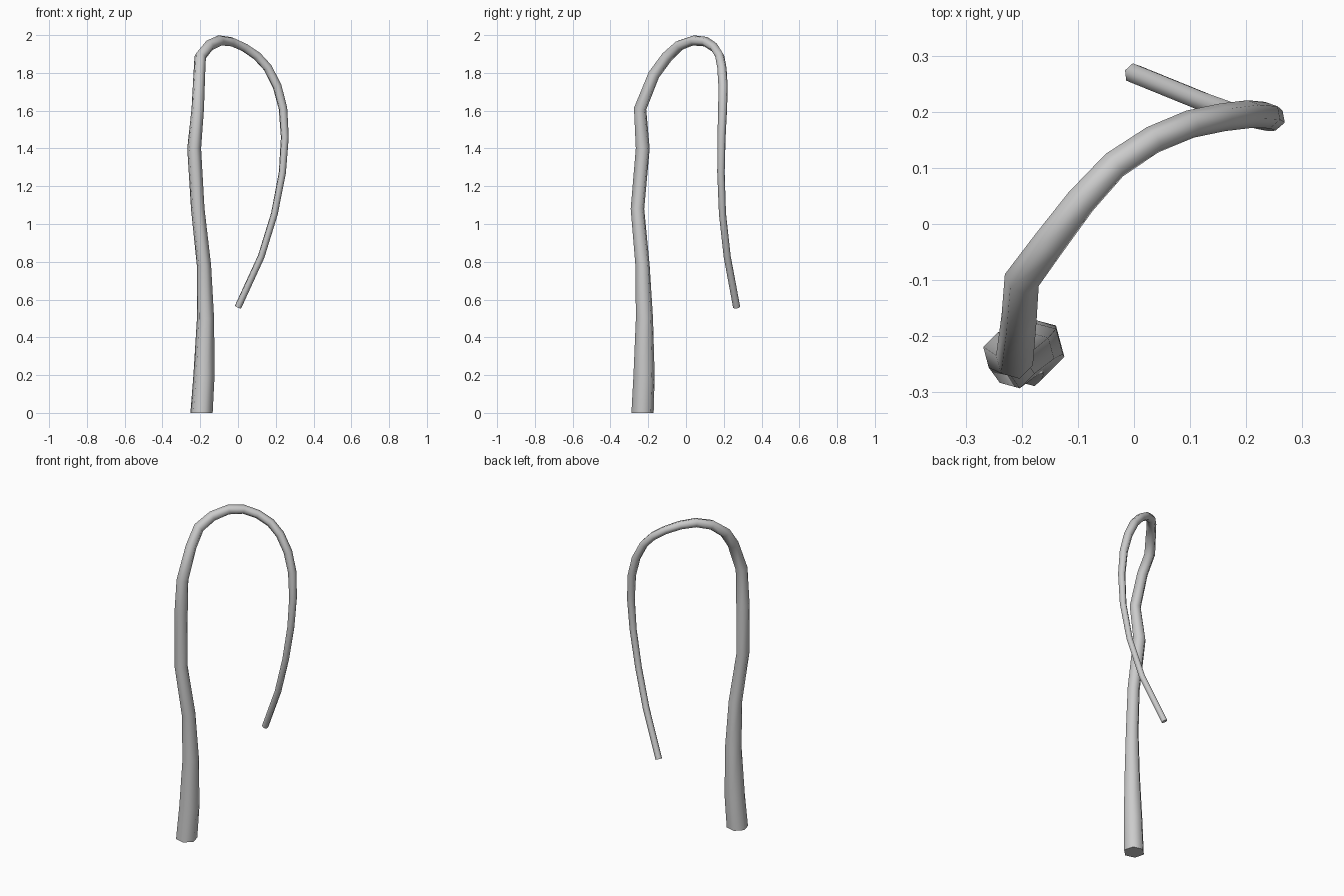
import bpy, bmesh, math
from mathutils import Vector

if "Cube" in bpy.data.objects:
    bpy.data.objects.remove(bpy.data.objects["Cube"])

# Hooked stalk: path points with radius (x, y, z, r)
PATH = [
    (-.193, -.23, 0, .061), (-.18, -.222, .2, .058), (-.172, -.22, .5, .047),
    (-.18, -.23, .78, .039), (-.213, -.257, 1.08, .037), (-.232, -.229, 1.4, .038),
    (-.213, -.243, 1.61, .034), (-.205, -.17, 1.79, .032), (-.2, -.10, 1.885, .032),
    (-.152, -.035, 1.945, .03), (-.095, .04, 1.972, .028), (-.035, .105, 1.965, .026),
    (.033, .15, 1.935, .025), (.1, .178, 1.89, .025), (.157, .19, 1.828, .025),
    (.207, .196, 1.73, .025), (.238, .194, 1.613, .024), (.248, .188, 1.46, .022),
    (.235, .185, 1.273, .02), (.193, .193, 1.055, .019), (.123, .218, .828, .019),
    (0, .268, .56, .019),
]
SIDES = 6

pts = [Vector(p[:3]) for p in PATH]
bm = bmesh.new()
rings = []
tangent = Vector((0, 0, 1))
side = Vector((1, 1, 0)).normalized()

# Sweep a hexagon along the path without twisting
for i, p in enumerate(pts):
    if i == len(pts) - 1:
        new = (p - pts[i - 1]).normalized()
    elif i:
        new = ((p - pts[i - 1]).normalized() + (pts[i + 1] - p).normalized()).normalized()
    else:
        new = tangent.copy()
    side = tangent.rotation_difference(new) @ side
    side = (side - new * side.dot(new)).normalized()
    tangent = new
    other = tangent.cross(side)
    ring = []
    for k in range(SIDES):
        a = 2 * math.pi * k / SIDES
        ring.append(bm.verts.new(p + PATH[i][3] * (side * math.cos(a) + other * math.sin(a))))
    rings.append(ring)

# Smooth sides
for a, b in zip(rings, rings[1:]):
    for k in range(SIDES):
        n = (k + 1) % SIDES
        bm.faces.new((a[k], a[n], b[n], b[k])).smooth = True

# Flat end caps
caps = [bm.faces.new(rings[0][::-1]), bm.faces.new(rings[-1])]
for cap in caps:
    for e in cap.edges:
        e.smooth = False

mesh = bpy.data.meshes.new("hooked_stalk")
bm.to_mesh(mesh)
bm.free()
obj = bpy.data.objects.new("hooked_stalk", mesh)
bpy.context.collection.objects.link(obj)
